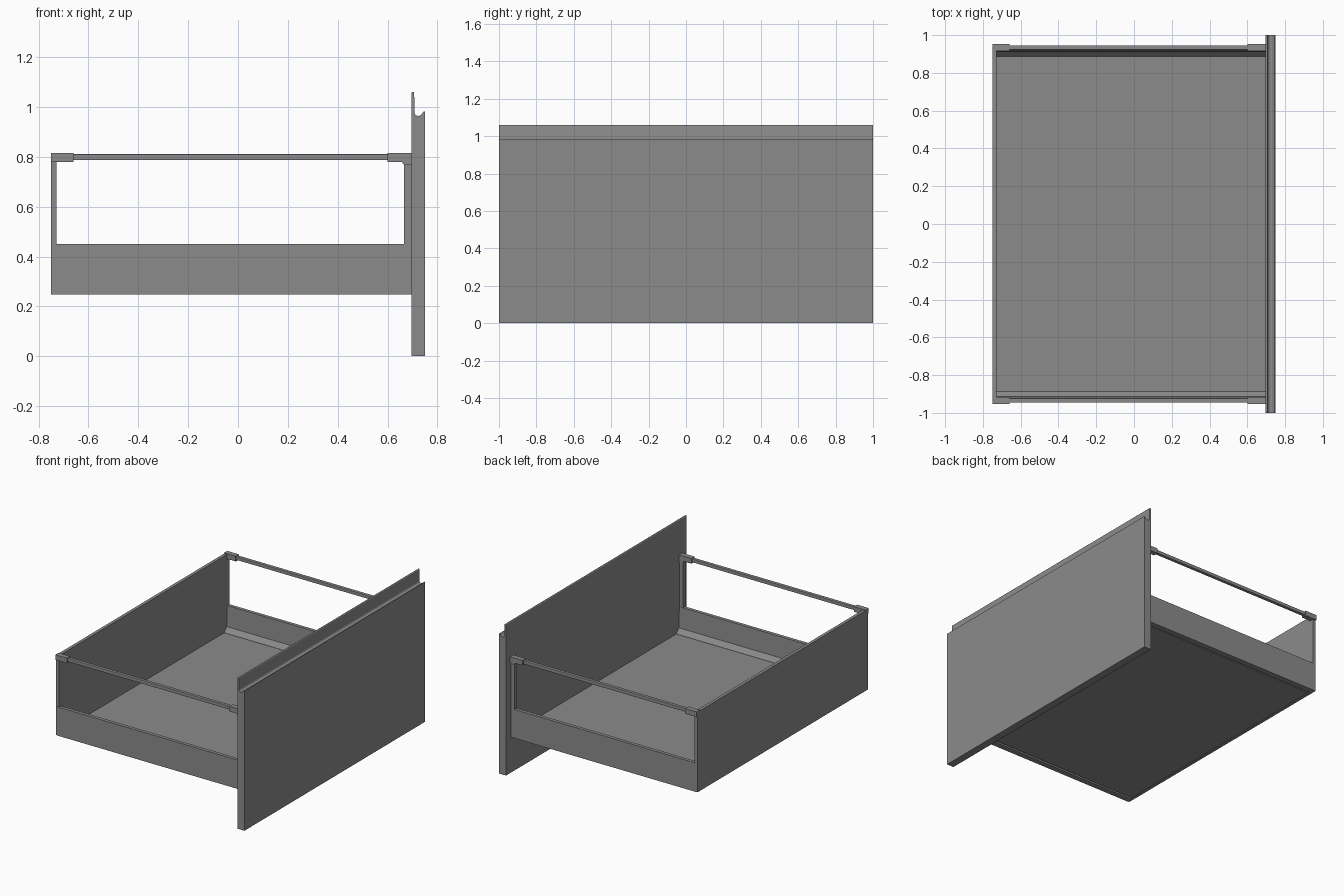
import bpy, bmesh, math

if "Cube" in bpy.data.objects:
    bpy.data.objects.remove(bpy.data.objects["Cube"])

# Dark grey finish shared by all parts
grey = bpy.data.materials.new("dark_grey")
grey.diffuse_color = (0.26, 0.26, 0.26, 1)
grey.use_nodes = True
grey.node_tree.nodes["Principled BSDF"].inputs["Base Color"].default_value = grey.diffuse_color


def prism(name, pts, lo, hi, axis):
    """Extrude a 2D profile: axis 'y' takes (x, z) points, axis 'x' takes (y, z) points."""
    bm = bmesh.new()
    place = (lambda p, t: (p[0], t, p[1])) if axis == 'y' else (lambda p, t: (t, p[0], p[1]))
    face = bm.faces.new([bm.verts.new(place(p, lo)) for p in pts])
    ext = bmesh.ops.extrude_face_region(bm, geom=[face])
    verts = [g for g in ext['geom'] if isinstance(g, bmesh.types.BMVert)]
    offset = (0, hi - lo, 0) if axis == 'y' else (hi - lo, 0, 0)
    bmesh.ops.translate(bm, verts=verts, vec=offset)
    bmesh.ops.recalc_face_normals(bm, faces=bm.faces)
    me = bpy.data.meshes.new(name)
    bm.to_mesh(me)
    bm.free()
    me.materials.append(grey)
    ob = bpy.data.objects.new(name, me)
    bpy.context.collection.objects.link(ob)
    return ob


def box(name, x0, x1, y0, y1, z0, z1):
    return prism(name, [(x0, z0), (x1, z0), (x1, z1), (x0, z1)], y0, y1, 'y')


def smooth(ob):
    bpy.ops.object.select_all(action='DESELECT')
    ob.select_set(True)
    bpy.context.view_layer.objects.active = ob
    bpy.ops.object.shade_smooth_by_angle(angle=math.radians(35))


def mirror_y(ob):
    m = ob.modifiers.new("mirror", 'MIRROR')
    m.use_axis = (False, True, False)
    return ob


# Front panel with a scooped finger grip behind a thin upright lip
scoop = [(0.724 + 0.016 * math.cos(a), 0.980 + 0.016 * math.sin(a))
         for a in [math.radians(-20 - 160 * i / 10) for i in range(11)]]
lip = [(0.7015 + 0.0055 * math.cos(a), 1.0555 + 0.0055 * math.sin(a))
       for a in [math.radians(180 * i / 6) for i in range(7)]]
panel = prism("front_panel", [(0.696, 0), (0.75, 0), (0.75, 0.981), (0.745, 0.981)]
              + scoop + lip, -1, 1, 'y')
smooth(panel)

# Back panel and floor
box("back_panel", -0.75, -0.728, -0.943, 0.943, 0.248, 0.810)
box("floor", -0.735, 0.696, -0.893, 0.893, 0.25, 0.272)

# Low drawer sides: upright wall, sloped inner foot, slot under the edge
side = [(0.945, 0.248), (0.945, 0.45), (0.921, 0.45), (0.914, 0.305),
        (0.886, 0.273), (0.886, 0.268), (0.905, 0.268), (0.905, 0.248)]
mirror_y(prism("drawer_side", side, -0.738, 0.696, 'x'))

# Upright posts behind the front panel
mirror_y(box("front_post", 0.667, 0.696, 0.922, 0.945, 0.45, 0.77))

# Gallery rails with softened edges
rail = box("gallery_rail", -0.70, 0.65, 0.922, 0.945, 0.787, 0.811)
bev = rail.modifiers.new("bevel", 'BEVEL')
bev.width, bev.segments = 0.003, 2
mirror_y(rail)

# Rail brackets at the back and the front
mirror_y(box("back_rail_bracket", -0.75, -0.66, 0.917, 0.953, 0.779, 0.815))
mirror_y(prism("front_rail_bracket",
               [(0.60, 0.779), (0.657, 0.779), (0.667, 0.767), (0.696, 0.767),
                (0.696, 0.815), (0.60, 0.815)], 0.917, 0.953, 'y'))
